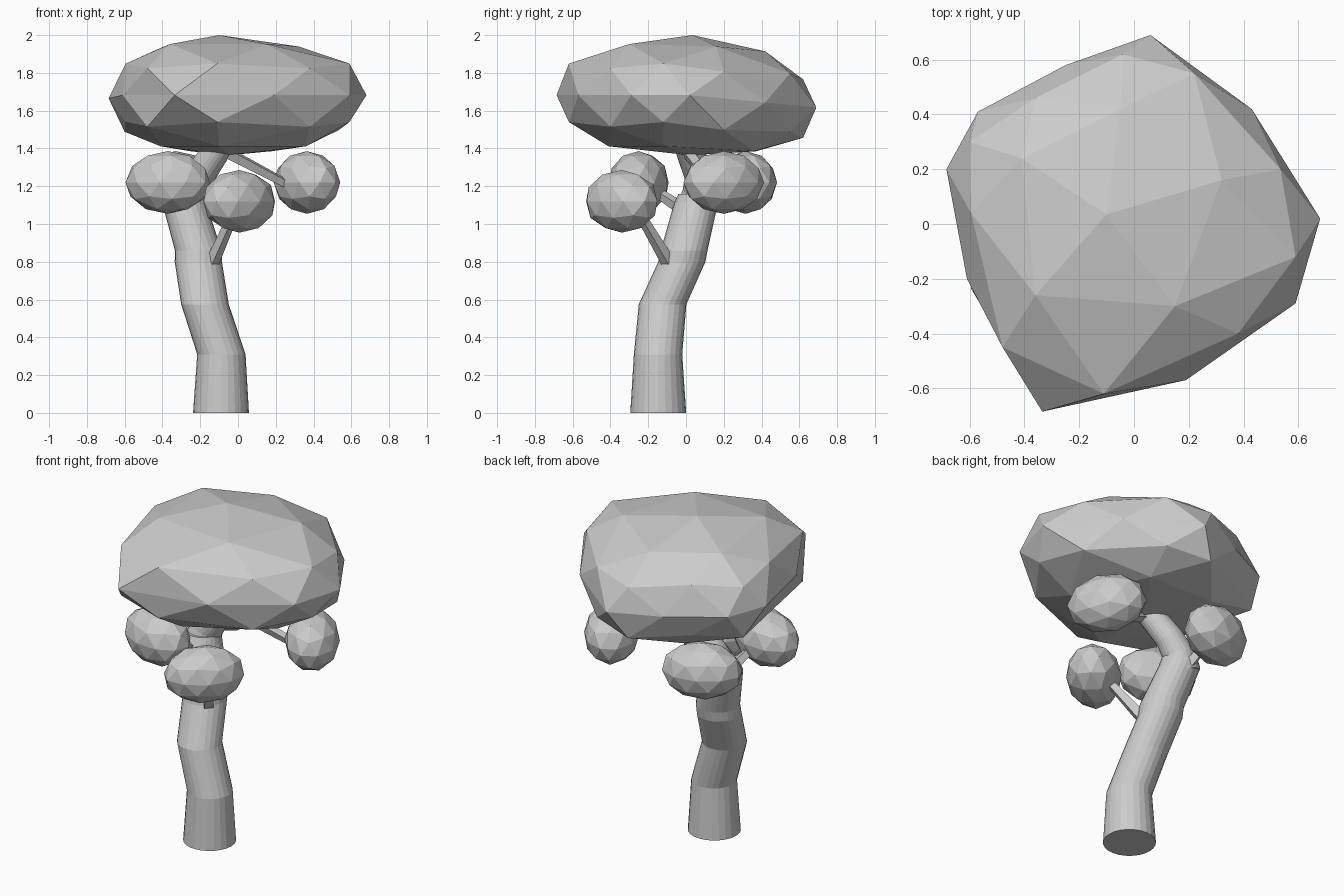
import bpy, math
from math import radians, degrees, atan2, cos, sin
from mathutils import Vector

if "Cube" in bpy.data.objects:
    bpy.data.objects.remove(bpy.data.objects["Cube"])


def make_mesh(name, verts, faces):
    me = bpy.data.meshes.new(name)
    me.from_pydata(verts, [], faces)
    me.update()
    ob = bpy.data.objects.new(name, me)
    bpy.context.collection.objects.link(ob)
    return ob


def tube(name, path, sides, level=False):
    """Tapered tube through (x, y, z, radius) points; level keeps rings horizontal."""
    pts = [Vector(p[:3]) for p in path]
    n = len(pts)
    verts = []
    for i, p in enumerate(pts):
        t = Vector((0, 0, 1)) if level else pts[min(i + 1, n - 1)] - pts[max(i - 1, 0)]
        q = Vector((0, 0, 1)).rotation_difference(t.normalized())
        for k in range(sides):
            a = 2 * math.pi * k / sides
            verts.append(p + q @ Vector((cos(a), sin(a), 0)) * path[i][3])
    faces = [(r * sides + k, r * sides + (k + 1) % sides,
              (r + 1) * sides + (k + 1) % sides, (r + 1) * sides + k)
             for r in range(n - 1) for k in range(sides)]
    faces += [tuple(reversed(range(sides))), tuple(range((n - 1) * sides, n * sides))]
    return make_mesh(name, verts, faces)


def icosphere(name):
    bpy.ops.mesh.primitive_ico_sphere_add(subdivisions=2, radius=1)
    ob = bpy.context.object
    ob.name = name
    return ob


# Bent trunk
tube("trunk", [(-.09, -.147, 0, .148), (-.088, -.148, .31, .128), (-.175, -.124, .575, .126),
               (-.21, -.022, .80, .125), (-.21, -.01, .86, .124), (-.285, .053, 1.11, .116),
               (-.28, .06, 1.16, .10)], 24, level=True)

# Main limb curving from the trunk top into the crown
tube("main_limb", [(-.29, .06, 1.08, .105), (-.26, .075, 1.18, .092),
                   (-.20, .07, 1.26, .08), (-.08, .0, 1.44, .072)], 24)

# Thin square twigs carrying the leaf clumps
twigs = {
    "front_twig": [(-.14, -.09, .79, .038), (-.01, -.26, 1.08, .025)],
    "right_twig": [(-.08, .0, 1.39, .035), (.30, .15, 1.19, .025)],
    "left_twig": [(-.28, -.02, 1.08, .035), (-.35, -.2, 1.2, .025)],
    "back_twig": [(-.28, .12, 1.08, .035), (-.32, .27, 1.2, .025)],
}
for name, path in twigs.items():
    tube(name, path, 4)

# Four small leaf clumps: x, y, z, turn
clumps = {
    "left_clump": (-.372, -.25, 1.22, -16),
    "front_clump": (.007, -.34, 1.12, 45),
    "right_clump": (.365, .2, 1.22, -60),
    "back_clump": (-.33, .315, 1.22, 22),
}
for name, (x, y, z, turn) in clumps.items():
    ob = icosphere(name)
    ob.location = (x, y, z)
    ob.rotation_euler.z = radians(turn)
    ob.scale = (.23, .155, .166)

# Large irregular crown: an icosphere whose rings follow uneven outlines
upper = [(.32, .16), (-.05, .42), (-.41, .24), (-.36, -.26), (.15, -.30)]
shoulder = [(.535, .2), (.22, .55), (-.04, .62), (-.36, .46), (-.6, .3),
            (-.595, .04), (-.48, -.45), (-.11, -.62), (.38, -.4), (.59, -.12)]
middle = [(.43, .42), (.06, .69), (-.25, .58), (-.57, .41), (-.685, .2),
          (-.61, -.2), (-.335, -.685), (.19, -.57), (.59, -.29), (.68, .02)]
lower = [(.18, .36), (-.25, .37), (-.41, .0), (-.1, -.41), (.36, -.12)]

crown = icosphere("crown")
for v in crown.data.vertices:
    x, y, z = v.co
    ang = degrees(atan2(y, x)) % 360
    if z > .95:
        px, py = -.1, .035
    elif z < -.95:
        px, py = -.05, .02
    elif z > .7:
        px, py = upper[round(ang / 72) % 5]
    elif z < -.7:
        px, py = lower[round((ang - 36) / 72) % 5]
    elif abs(z) < .2:
        px, py = middle[round((ang - 18) / 36) % 10]
    else:
        px, py = shoulder[round(ang / 36) % 10]
    sag = .1 * max(0, py - .035) * (1 if z > -.7 else .8)
    v.co = (px, py, 1.682 + .318 * z - sag)
crown.data.update()
